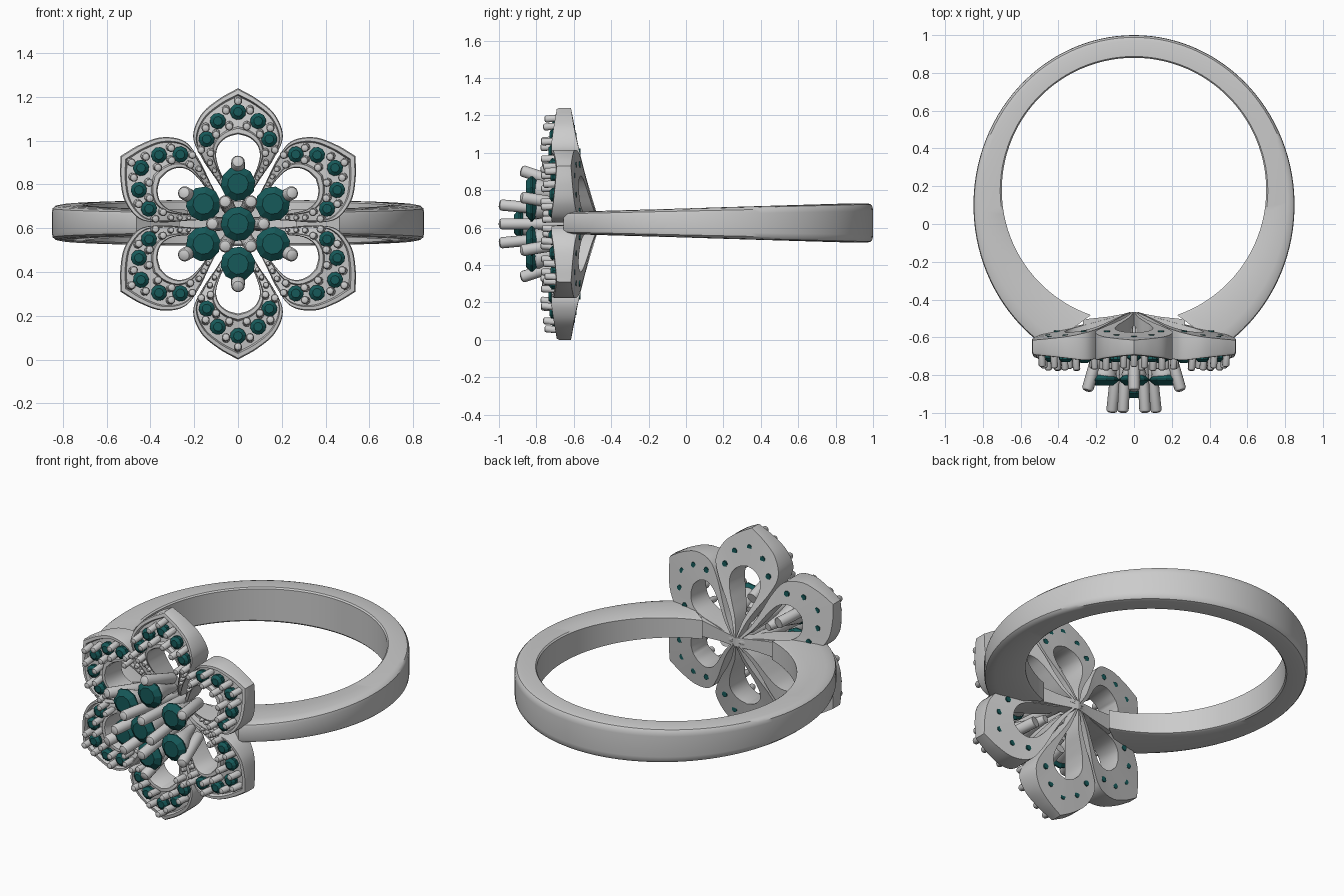
import bpy, bmesh
from math import sin, cos, pi, radians
from mathutils import Vector

if "Cube" in bpy.data.objects:
    bpy.data.objects.remove(bpy.data.objects["Cube"])

CZ = 0.62  # height of the flower centre
teal = bpy.data.materials.new("teal_gem")
teal.diffuse_color = (0.008, 0.1, 0.1, 1)
teal.use_nodes = True
teal.node_tree.nodes["Principled BSDF"].inputs["Base Color"].default_value = teal.diffuse_color


def finish(name, bm, smooth=True, mat=None):
    bmesh.ops.recalc_face_normals(bm, faces=bm.faces)
    me = bpy.data.meshes.new(name)
    bm.to_mesh(me)
    bm.free()
    ob = bpy.data.objects.new(name, me)
    bpy.context.collection.objects.link(ob)
    if mat:
        me.materials.append(mat)
    if smooth:
        bpy.ops.object.select_all(action='DESELECT')
        ob.select_set(True)
        bpy.context.view_layer.objects.active = ob
        bpy.ops.object.shade_smooth_by_angle(angle=radians(35))
    return ob


def loft(bm, rings):
    """Skin a list of closed sections and cap both ends."""
    vs = [[bm.verts.new(p) for p in r] for r in rings]
    n = len(vs[0])
    for a, b in zip(vs, vs[1:]):
        for i in range(n):
            j = (i + 1) % n
            bm.faces.new((a[i], a[j], b[j], b[i]))
    bm.faces.new(vs[0])
    bm.faces.new(vs[-1])


def lathe(bm, base, axis, profile, n):
    """Revolve (radius, distance) pairs about an axis."""
    axis = Vector(axis).normalized()
    u = axis.orthogonal().normalized()
    v = axis.cross(u)
    base = Vector(base)
    loft(bm, [[base + axis * d + (u * cos(2 * pi * i / n) + v * sin(2 * pi * i / n)) * r
               for i in range(n)] for r, d in profile])


def rod(bm, p, q, r, n=12):
    """Domed prong from p to its tip q."""
    p, q = Vector(p), Vector(q)
    h = (q - p).length
    lathe(bm, p, q - p, [(r, 0), (r, h - r * .5), (r * .8, h - r * .17), (r * .4, h)], n)


def smooth_curve(pts, steps=6):
    """Catmull-Rom samples through 2D points."""
    p = [Vector(x) for x in pts]
    p = [2 * p[0] - p[1]] + p + [2 * p[-1] - p[-2]]
    out = []
    for k in range(1, len(p) - 2):
        a, b, c, d = p[k - 1:k + 3]
        for i in range(steps):
            t = i / steps
            out.append(.5 * (2 * b + (c - a) * t + (2 * a - 5 * b + 4 * c - d) * t * t
                             + (3 * b - a - 3 * c + d) * t ** 3))
    return out + [p[-2]]


def table(pts):
    """Smooth lookup of y by radius."""
    s = smooth_curve(pts)

    def f(r):
        for a, b in zip(s, s[1:]):
            if r <= b.x:
                t = max(0, (r - a.x) / (b.x - a.x))
                return a.y + (b.y - a.y) * t
        return s[-1].y
    return f


front = table([(0, -.51), (.1, -.59), (.2, -.655), (.3, -.70), (.4, -.72), (.5, -.71), (.62, -.69)])
back = table([(0, -.46), (.1, -.49), (.2, -.52), (.3, -.548), (.4, -.572), (.5, -.595), (.62, -.615)])


def place(a, r, w, y):
    return Vector((r * cos(a) - w * sin(a), y, CZ + r * sin(a) + w * cos(a)))


# shank: tapered band, open at the front where the flower sits
bm = bmesh.new()
rings = []
N = 96
section = [(0, -.92), (.06, -1), (.75, -1), (.9, -.95), (.98, -.82), (1, -.6), (1, .6),
           (.98, .82), (.9, .95), (.75, 1), (.06, 1), (0, .92)]
for i in range(N + 1):
    t = 2 * i / N - 1
    ai, ao = t * radians(161), t * radians(147)
    pin = Vector((.70 * sin(ai), .18 + .70 * cos(ai)))
    pout = Vector((.85 * sin(ao), .10 + .90 * cos(ao)))
    h = .06 + .045 * (pout.y + .65) / 1.65
    ring = []
    for s, k in section:
        p = pin.lerp(pout, s)
        ring.append((p.x, p.y, CZ + .005 + k * h))
    rings.append(ring)
loft(bm, rings)
finish("shank", bm)

# short bars joining the shank ends to the flower centre
bm = bmesh.new()
for s in (-1, 1):
    loft(bm, [[(s * x, y0 + dy, CZ + dz) for dy, dz in ((0, -h), (0, h), (-.07, h), (-.07, -h))]
              for x, y0, h in ((0, -.465, .025), (.13, -.49, .035), (.27, -.505, .05))])
finish("shank_bridges", bm)

# petals: channelled loops
outer = smooth_curve([(.02, .008), (.12, .05), (.2, .098), (.3, .165), (.4, .205),
                      (.5, .168), (.57, .088), (.62, 0)])
inner = smooth_curve([(.03, .002), (.12, .026), (.19, .058), (.25, .085), (.31, .1),
                      (.36, .088), (.395, .05), (.41, 0)])
loop = list(zip(outer, inner))
loop += [(Vector((o.x, -o.y)), Vector((i.x, -i.y))) for o, i in reversed(loop[:-1])]
angles = [radians(30 + 60 * k) for k in range(6)]
for k, a in enumerate(angles):
    bm = bmesh.new()
    rings = []
    for o, i in loop:
        depth = .022 * min(1, max(0, (o.x - .12) / .12))
        ring = []
        for s, side, d in ((0, back, 0), (1, back, 0), (1, front, .012), (.97, front, 0),
                           (.87, front, 0), (.83, front, depth), (.17, front, depth),
                           (.13, front, 0), (.03, front, 0), (0, front, .012)):
            p = i.lerp(o, s)
            ring.append(place(a, p.x, p.y, side(p.x) + d))
        rings.append(ring)
    loft(bm, rings)
    finish(f"petal_{k + 1}", bm)

# small gems and bead prongs in the petals
gems = [(.512, 0), (.47, .092), (.387, .143)]
beads = [(.568, 0, .019), (.525, .055, .019), (.452, .04, .019), (.445, .148, .019),
         (.415, .1, .019), (.345, .168, .018), (.33, .125, .018),
         (.285, .128, .014), (.25, .108, .012), (.215, .088, .010)]
bg, bb = bmesh.new(), bmesh.new()
for a in angles:
    for sgn in (1, -1):
        for r, w in gems:
            if w == 0 and sgn < 0:
                continue
            y0, y1 = front(r), back(r)
            R = .037
            lathe(bg, place(a, r, w * sgn, y0 - .016), (0, 1, 0),
                  [(R * .55, 0), (R, .014), (R, .019), (.016, y1 - y0 + .02)], 10)
        for r, w, R in beads:
            if w == 0 and sgn < 0:
                continue
            y = front(r)
            rod(bb, place(a, r, w * sgn, y + .035),
                place(a, r - .008, w * sgn, y - (.058 if R > .015 else .012)), R, 10)
finish("petal_gems", bg, False, teal)
finish("petal_prongs", bb)

# centre cluster: one raised gem ringed by six, with tapered seats
bg, bs = bmesh.new(), bmesh.new()
for k in range(7):
    r = 0 if k == 6 else .183
    a = 0 if k == 6 else angles[k]
    y = -.92 if k == 6 else -.855
    R = .08
    c = place(a, r, 0, y)
    lathe(bg, c, (0, 1, 0), [(R * .6, 0), (R, .026), (R, .034), (.01, .1)], 10)
    foot = place(a, r * .75, 0, -.52 if k == 6 else -.6)
    top = c + Vector((0, .045, 0))
    h = (foot - top).length
    lathe(bs, top, foot - top, [(.045, .02), (.062, 0), (.066, .015), (.036, h * .55), (.022, h)], 16)
finish("centre_gems", bg, False, teal)
finish("centre_seats", bs)

# centre prongs: six tall inner, six shorter outer
bm = bmesh.new()
for a in angles:
    b = a + radians(30)
    rod(bm, place(b, .07, 0, -.55), place(b, .118, 0, -1.0), .03, 16)
    rod(bm, place(a, .20, 0, -.62), place(a, .287, 0, -.885), .031, 16)
finish("centre_prongs", bm)
